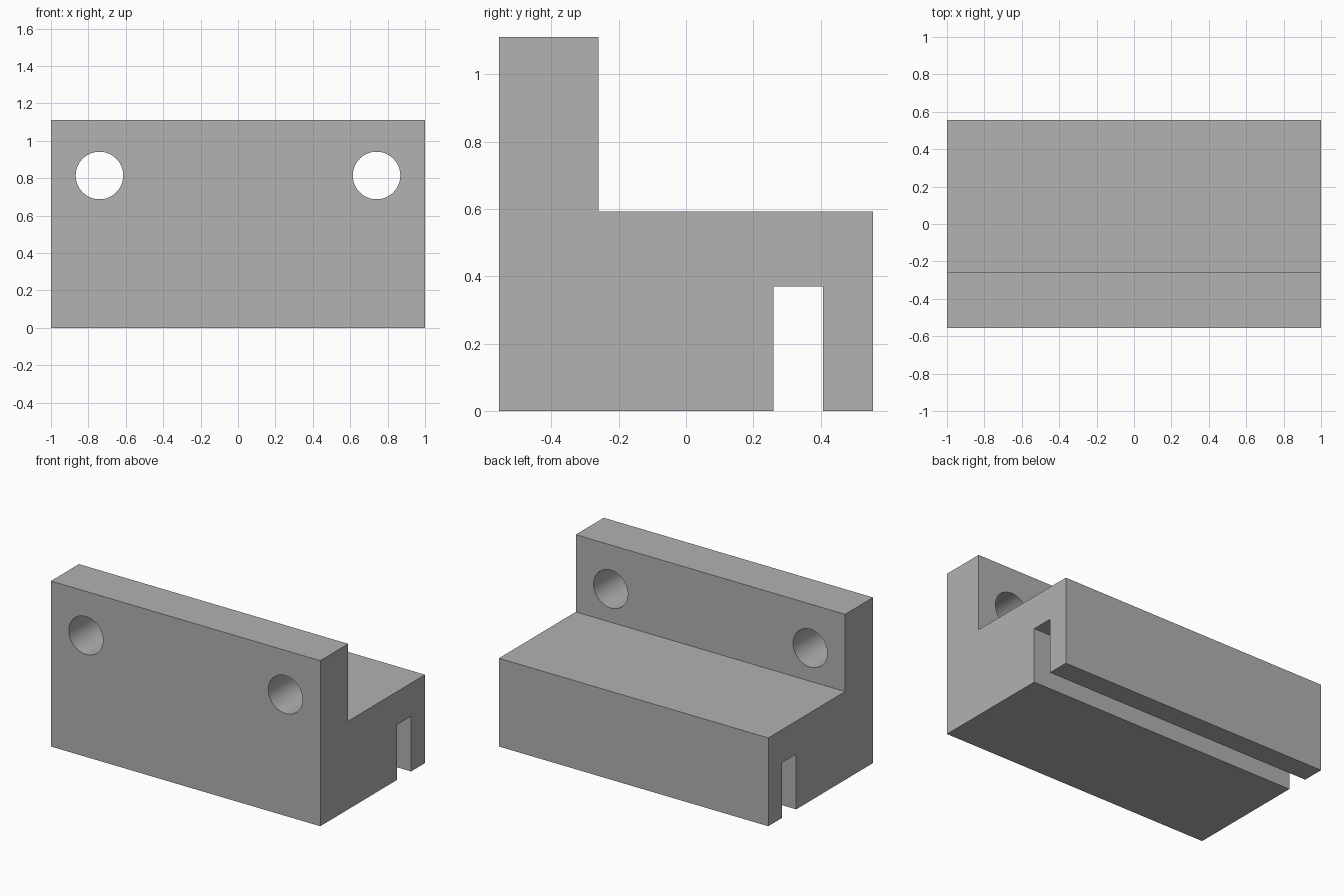
import bpy
import bmesh
import math

default = bpy.data.objects.get("Cube")
if default:
    bpy.data.objects.remove(default, do_unlink=True)

UNIT = 2 / 54          # one drawing unit; the block is 54 units long
LENGTH, DEPTH = 54, 30

grey = bpy.data.materials.new("plain grey")
grey.use_nodes = True
colour = (0.445, 0.445, 0.445, 1)
grey.diffuse_color = colour
grey.node_tree.nodes["Principled BSDF"].inputs["Base Color"].default_value = colour

# Side profile (depth, height): tall front flange, low body, slot under the back
profile = [(0, 0), (22, 0), (22, 10), (26, 10), (26, 0), (30, 0),
           (30, 16), (8, 16), (8, 30), (0, 30)]

bm = bmesh.new()
verts = [bm.verts.new((-LENGTH / 2 * UNIT, (y - DEPTH / 2) * UNIT, z * UNIT))
         for y, z in profile]
side = bm.faces.new(verts)
extruded = bmesh.ops.extrude_face_region(bm, geom=[side])["geom"]
bmesh.ops.translate(bm, vec=(LENGTH * UNIT, 0, 0),
                    verts=[g for g in extruded if isinstance(g, bmesh.types.BMVert)])
if not any(len(f.verts) == len(profile) and f.calc_center_median().x < 0 for f in bm.faces):
    bm.faces.new(verts)
bmesh.ops.recalc_face_normals(bm, faces=bm.faces)
mesh = bpy.data.meshes.new("bracket_block")
bm.to_mesh(mesh)
bm.free()
mesh.materials.append(grey)
block = bpy.data.objects.new("bracket_block", mesh)
bpy.context.collection.objects.link(block)

# Two mounting holes through the flange
for sign, name in ((-1, "right_hole_cutter"), (1, "left_hole_cutter")):
    bpy.ops.mesh.primitive_cylinder_add(
        vertices=64, radius=0.127, depth=12 * UNIT,
        location=(sign * 20 * UNIT, (4 - DEPTH / 2) * UNIT, 22 * UNIT),
        rotation=(math.pi / 2, 0, 0))
    cutter = bpy.context.object
    cutter.name = name
    cutter.hide_render = True
    cutter.data.materials.append(grey)
    cut = block.modifiers.new(name, 'BOOLEAN')
    cut.operation = 'DIFFERENCE'
    cut.solver = 'EXACT'
    cut.object = cutter
    bpy.ops.object.select_all(action='DESELECT')
    block.select_set(True)
    bpy.context.view_layer.objects.active = block
    bpy.ops.object.modifier_apply(modifier=cut.name)
    bpy.data.objects.remove(cutter, do_unlink=True)

# Smooth hole walls, sharp block edges
bpy.ops.object.shade_smooth_by_angle(angle=math.radians(30))
